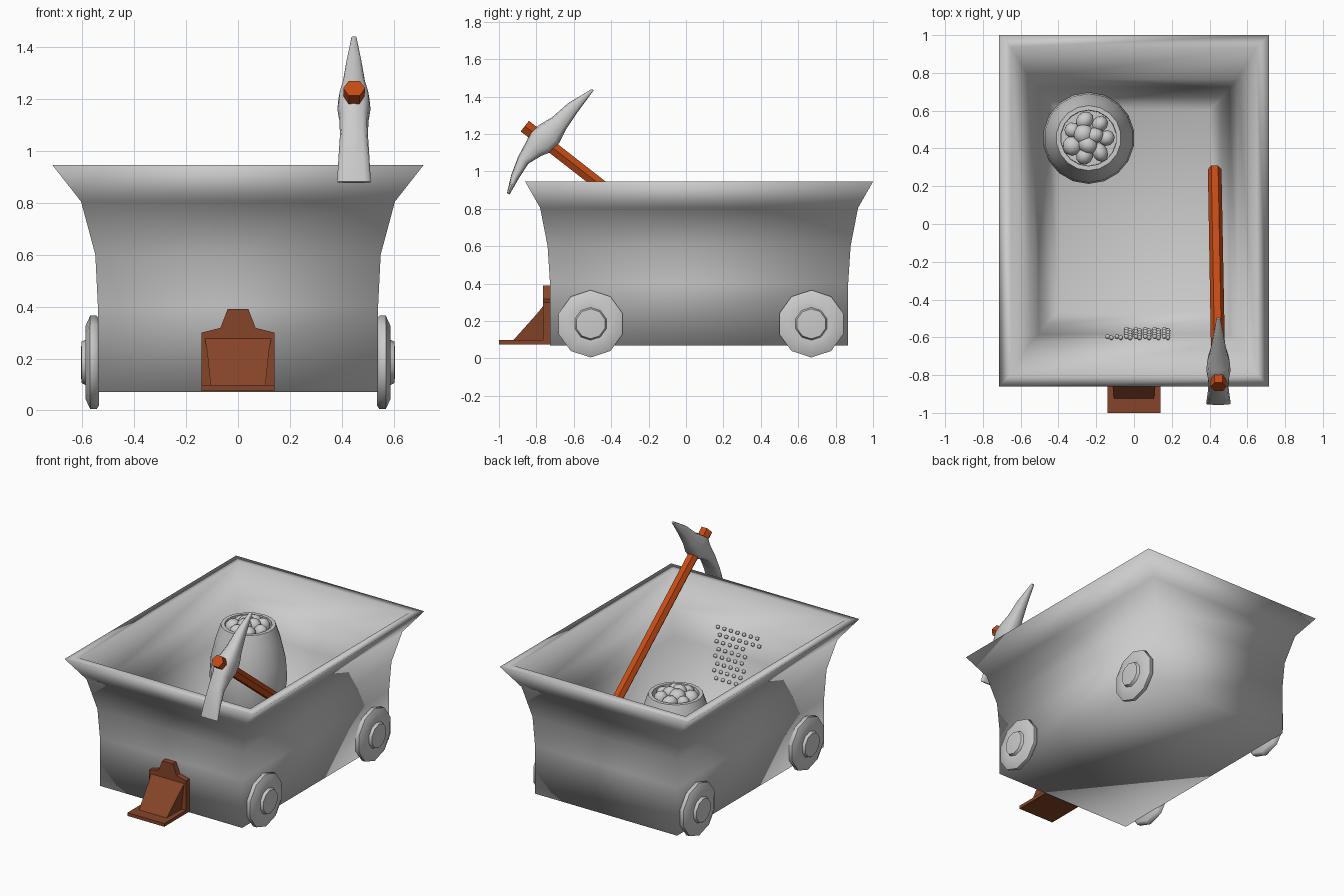
import bpy, bmesh, math, random
from mathutils import Vector, Matrix

random.seed(4)
cube = bpy.data.objects.get("Cube")
if cube:
    bpy.data.objects.remove(cube, do_unlink=True)


def material(name, rgb):
    m = bpy.data.materials.new(name)
    m.use_nodes = True
    m.diffuse_color = (*rgb, 1)
    bsdf = next(n for n in m.node_tree.nodes if n.type == "BSDF_PRINCIPLED")
    bsdf.inputs["Base Color"].default_value = (*rgb, 1)
    return m


GREY = material("plain_grey", (0.6, 0.6, 0.6))
ORANGE = material("orange_wood", (0.55, 0.07, 0.008))
BROWN = material("rusty_brown", (0.24, 0.06, 0.022))


def finish(name, bm, mat, angle):
    """Turn a bmesh into an object; edges sharper than angle stay sharp."""
    bmesh.ops.recalc_face_normals(bm, faces=bm.faces)
    for f in bm.faces:
        f.smooth = angle > 0
    for e in bm.edges:
        e.smooth = e.calc_face_angle(0) < math.radians(angle)
    mesh = bpy.data.meshes.new(name)
    bm.to_mesh(mesh)
    bm.free()
    mesh.materials.append(mat)
    ob = bpy.data.objects.new(name, mesh)
    bpy.context.collection.objects.link(ob)
    return ob


def loft(name, rings, mat, angle=40):
    """Skin a list of equal-length point rings and cap both ends."""
    bm = bmesh.new()
    loops = [[bm.verts.new(p) for p in ring] for ring in rings]
    n = len(loops[0])
    for a, b in zip(loops, loops[1:]):
        for i in range(n):
            j = (i + 1) % n
            bm.faces.new((a[i], a[j], b[j], b[i]))
    bm.faces.new(loops[0])
    bm.faces.new(loops[-1])
    return finish(name, bm, mat, angle)


def circle(center, u, v, r, n):
    c, u, v = Vector(center), Vector(u), Vector(v)
    return [c + r * (math.sin(t) * u + math.cos(t) * v)
            for t in (math.tau * i / n for i in range(n))]


def rect(hx, hy, z, cy=0.07):
    return [(-hx, cy - hy, z), (hx, cy - hy, z), (hx, cy + hy, z), (-hx, cy + hy, z)]


# Flared tub: outside from the bottom up, over the rim, inside down to the floor
tub_profile = [
    (0.54, 0.797, 0.07), (0.54, 0.797, 0.4), (0.55, 0.81, 0.6),
    (0.605, 0.85, 0.805), (0.715, 0.93, 0.945), (0.65, 0.865, 0.945),
    (0.55, 0.697, 0.78), (0.505, 0.655, 0.6), (0.467, 0.6, 0.2), (0.4, 0.535, 0.15)]
loft("tub", [rect(*p) for p in tub_profile], GREY, 150)

# Four ten-sided wheels with raised hubs: (distance from centre plane, radius)
wheel_profile = [(0.535, 0.165), (0.545, 0.18), (0.57, 0.18), (0.588, 0.14),
                 (0.585, 0.088), (0.603, 0.08), (0.606, 0.04)]
for side, side_name in ((1, "left"), (-1, "right")):
    for y, end in ((-0.51, "front"), (0.67, "back")):
        rings = [circle((side * x, y, 0.185), (0, 1, 0), (0, 0, 1), r, 10)
                 for x, r in wheel_profile]
        loft(f"{end}_{side_name}_wheel", rings, GREY, 60)

# Front coupling: back plate with a tab, foot shelf and sloping gusset
def plate(name, outline, y0, y1):
    loft(name, [[(x, y, z) for x, z in outline] for y in (y0, y1)], BROWN, 25)


half = [(0.14, 0.075), (0.14, 0.3), (0.068, 0.318), (0.04, 0.39)]
plate("coupling_plate", half + [(-x, z) for x, z in reversed(half)], -0.765, -0.725)
plate("coupling_shelf", [(0.14, 0.075), (0.14, 0.097), (-0.14, 0.097), (-0.14, 0.075)], -1.0, -0.73)
gusset = [(0.13, -0.755, 0.29), (0.12, -0.8, 0.235), (0.105, -0.93, 0.09)]
loft("coupling_gusset",
     [[(x, y, z), (-x, y, z), (-x, -0.75, z), (x, -0.75, z)] for x, y, z in gusset], BROWN, 25)

# Bulging barrel, open at the top
barrel_x, barrel_y = -0.24, 0.455
barrel_profile = [(0.18, 0.15), (0.222, 0.28), (0.243, 0.45), (0.235, 0.58), (0.205, 0.71),
                  (0.172, 0.81), (0.148, 0.81), (0.146, 0.74), (0.05, 0.74)]
loft("barrel", [circle((barrel_x, barrel_y, z), (1, 0, 0), (0, 1, 0), r, 18)
                for r, z in barrel_profile], GREY, 50)

# Lumps of ore heaped in the barrel
bm = bmesh.new()
spots = [(0.095, k * math.tau / 7, 0.785) for k in range(7)]
spots += [(0.035, k * math.tau / 3 + 0.4, 0.805) for k in range(3)]
for dist, ang, z in spots:
    scale = Vector([random.uniform(0.04, 0.056) for _ in range(3)])
    m = (Matrix.Translation((barrel_x + dist * math.cos(ang), barrel_y + dist * math.sin(ang), z))
         @ Matrix.Rotation(random.uniform(0, 3), 4, "Z") @ Matrix.Diagonal((*scale, 1)))
    bmesh.ops.create_icosphere(bm, subdivisions=2, radius=1, matrix=m)
finish("ore_lumps", bm, GREY, 60)

# Rows of small rivets on the inside of the front wall
bm = bmesh.new()
for row in range(8):
    t = row / 7
    count = 7 if row < 2 else 5
    for col in range(count):
        pos = (0.18 - col * 0.05 - 0.02 * (row % 2), -0.602 + 0.045 * t, 0.75 - 0.33 * t)
        bmesh.ops.create_icosphere(bm, subdivisions=1, radius=0.014,
                                   matrix=Matrix.Translation(pos))
finish("wall_rivets", bm, GREY, 60)

# Pickaxe handle: a hexagonal shaft leaning over the front rim
low, high = Vector((0.427, 0.29, 0.345)), Vector((0.448, -0.862, 1.242))
axis = (high - low).normalized()
across = Vector((1, 0, 0))
up = axis.cross(across).normalized()
loft("pickaxe_handle",
     [circle(low.lerp(high, t), up, across, r, 6)
      for t, r in ((0, 0.036), (0.85, 0.037), (1, 0.042))], ORANGE, 30)

# Pickaxe head: rounded sections (y, z, half thickness, half width) from blade to point
stations = [
    (-0.95, 0.88, 0.008, 0.065), (-0.915, 0.97, 0.022, 0.06), (-0.87, 1.06, 0.033, 0.054),
    (-0.815, 1.12, 0.055, 0.056), (-0.775, 1.16, 0.078, 0.064), (-0.73, 1.2, 0.072, 0.06),
    (-0.68, 1.255, 0.05, 0.045), (-0.605, 1.34, 0.035, 0.03), (-0.498, 1.437, 0.006, 0.01)]
rings = []
for i, (y, z, thick, wide) in enumerate(stations):
    a, b = stations[max(i - 1, 0)], stations[min(i + 1, len(stations) - 1)]
    along = Vector((0, b[0] - a[0], b[1] - a[1])).normalized()
    normal = along.cross(across)
    ring = []
    for k in range(12):
        t = math.tau * k / 12
        c, s = math.cos(t), math.sin(t)
        c, s = (math.copysign(abs(w) ** 0.7, w) for w in (c, s))
        ring.append(Vector((0.447, y, z)) + across * wide * c + normal * thick * s)
    rings.append(ring)
loft("pickaxe_head", rings, GREY, 60)
